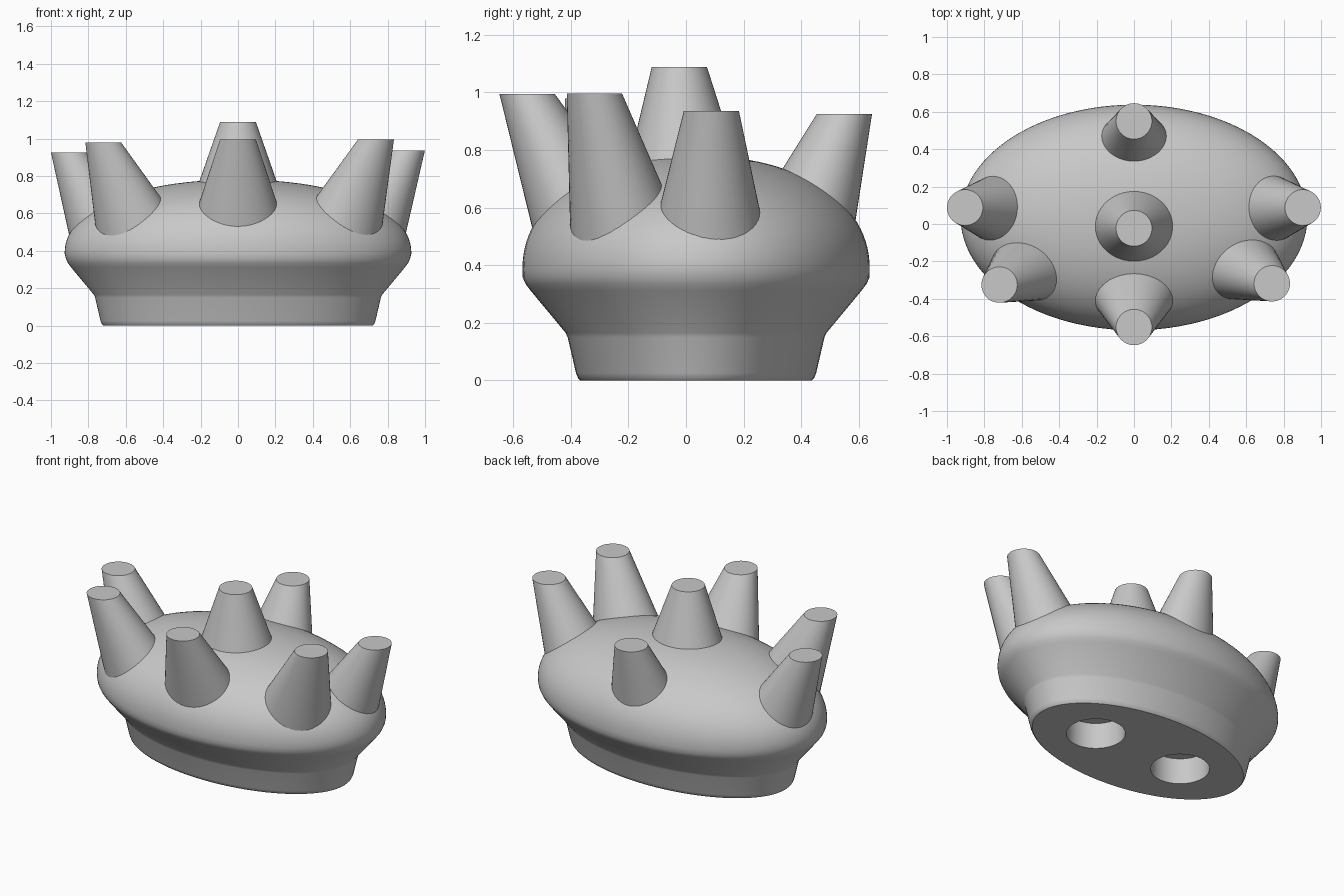
import bpy
import math
from math import cos, sin, pi

if "Cube" in bpy.data.objects:
    bpy.data.objects.remove(bpy.data.objects["Cube"], do_unlink=True)

GREY = 0.58
grey = bpy.data.materials.new("plain_grey")
grey.diffuse_color = (GREY, GREY, GREY, 1)
grey.use_nodes = True
grey.node_tree.nodes["Principled BSDF"].inputs["Base Color"].default_value = (GREY, GREY, GREY, 1)


def loft(name, rings, sides):
    """Capped stack of horizontal ellipses, each (cx, cy, z, rx, ry)."""
    verts, faces = [], []
    for cx, cy, z, rx, ry in rings:
        for i in range(sides):
            a = 2 * pi * i / sides
            verts.append((cx + rx * cos(a), cy + ry * sin(a), z))
    for r in range(len(rings) - 1):
        for i in range(sides):
            j = (i + 1) % sides
            faces.append((r * sides + i, r * sides + j,
                          (r + 1) * sides + j, (r + 1) * sides + i))
    faces.append(tuple(reversed(range(sides))))
    top = (len(rings) - 1) * sides
    faces.append(tuple(range(top, top + sides)))
    mesh = bpy.data.meshes.new(name)
    mesh.from_pydata(verts, [], faces)
    mesh.materials.append(grey)
    obj = bpy.data.objects.new(name, mesh)
    bpy.context.collection.objects.link(obj)
    return obj


def activate(obj):
    bpy.ops.object.select_all(action='DESELECT')
    obj.select_set(True)
    bpy.context.view_layer.objects.active = obj


def smooth(obj):
    activate(obj)
    bpy.ops.object.shade_smooth_by_angle(angle=math.radians(32))


# Body: flared oval base below a squarish dome
CY = 0.035
RX, RY, RIM, RISE, POWER = 0.927, 0.603, 0.385, 0.395, 2 / 2.15
base_profile = [(0.72, 0), (0.728, 0.008), (0.735, 0.025), (0.764, 0.15), (0.771, 0.165),
                (0.893, 0.312), (0.91, 0.335), (0.92, 0.357)]
rings = [(0, CY, z, rx, rx - 0.318) for rx, z in base_profile]
STEPS = 28
for k in range(STEPS):
    t = k / STEPS * pi / 2
    f = cos(t) ** POWER
    rings.append((0, CY, RIM + RISE * sin(t) ** POWER, RX * f, RY * f))
rings.append((0, CY, RIM + RISE, 0.01, 0.007))
body = loft("body", rings, 96)

# Two round blind holes in the underside
for side in (-1, 1):
    cutter = loft("hole_cutter", [(side * 0.317, CY, -0.1, 0.17, 0.17),
                                  (side * 0.317, CY, 0.165, 0.17, 0.17)], 48)
    cutter.hide_render = True
    activate(body)
    cut = body.modifiers.new("hole", 'BOOLEAN')
    cut.operation = 'DIFFERENCE'
    cut.solver = 'EXACT'
    cut.object = cutter
    bpy.ops.object.modifier_apply(modifier=cut.name)
    bpy.data.objects.remove(cutter, do_unlink=True)
smooth(body)


# Studs: leaning tapered posts with level round tops, rooted in the dome
def stud(name, top, lean, flare, foot):
    x, y, z = top
    d = z - foot
    r = 0.096
    smooth(loft(name, [
        (x + lean[0] * d, y + lean[1] * d, foot, r + flare[0] * d, r + flare[1] * d),
        (x, y, z, r, r)], 48))


stud("centre_stud", (0, -0.023, 1.088), (0, 0.04), (0.35, 0.28), 0.7)
stud("front_stud", (0, -0.552, 0.995), (0, 0.49), (0.33, 0.245), 0.48)
stud("back_stud", (0, 0.55, 0.925), (0, -0.39), (0.3, 0.235), 0.52)
stud("left_stud", (0.903, 0.088, 0.935), (-0.51, -0.02), (0.28, 0.23), 0.48)
stud("right_stud", (-0.904, 0.088, 0.925), (0.5, -0.02), (0.28, 0.23), 0.48)
stud("front_left_stud", (0.738, -0.318, 0.996), (-0.43, 0.23), (0.295, 0.205), 0.46)
stud("front_right_stud", (-0.72, -0.325, 0.978), (0.42, 0.23), (0.3, 0.205), 0.46)
